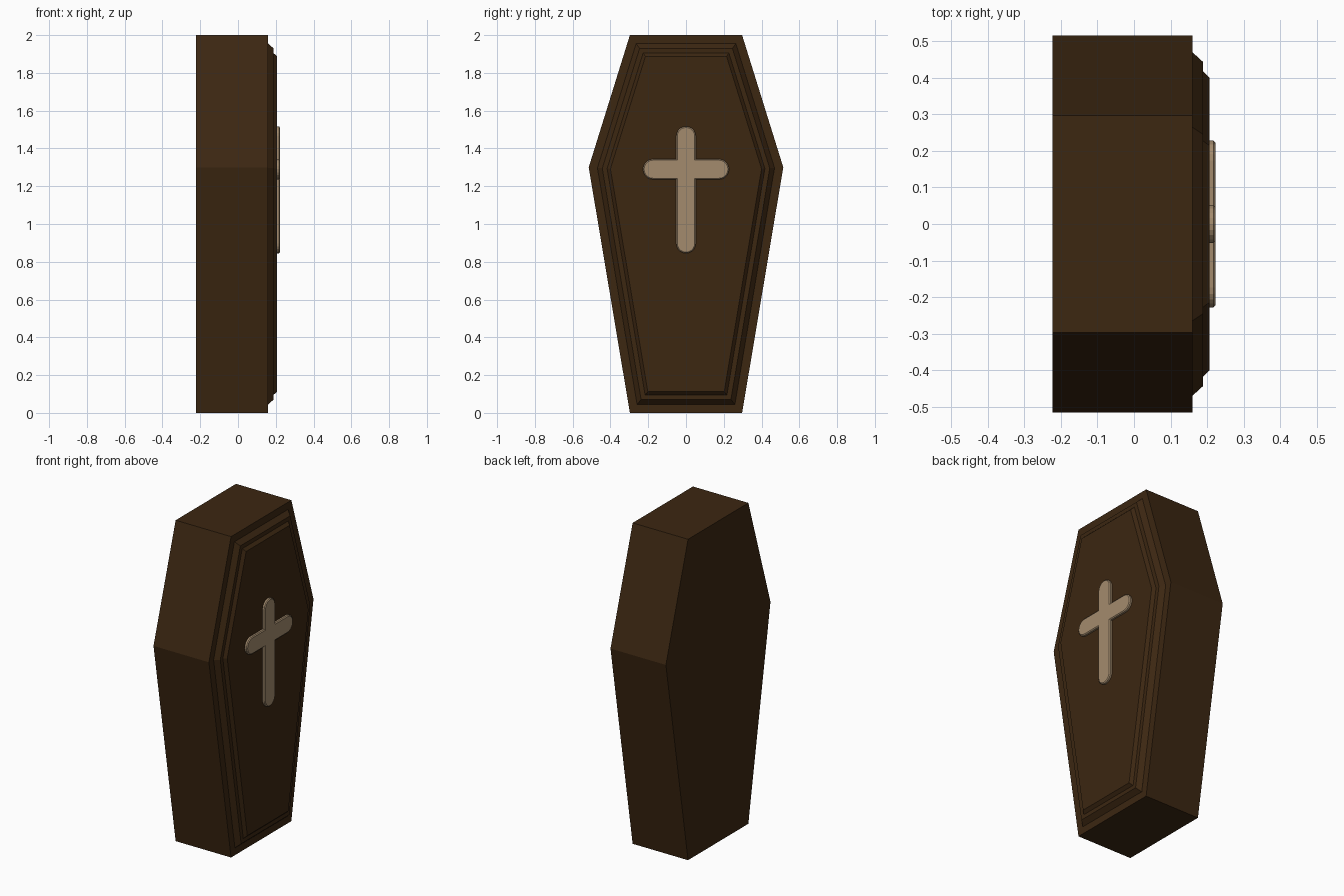
import bpy, bmesh, math
from mathutils import Vector

if "Cube" in bpy.data.objects:
    bpy.data.objects.remove(bpy.data.objects["Cube"])


def material(name, rgb):
    m = bpy.data.materials.new(name)
    m.diffuse_color = (*rgb, 1)
    m.use_nodes = True
    m.node_tree.nodes["Principled BSDF"].inputs["Base Color"].default_value = m.diffuse_color
    return m


wood = material("dark brown wood", (0.045, 0.020, 0.0058))
tan = material("tan cross", (0.37, 0.26, 0.155))


def offset(pts, d):
    """Move a counter-clockwise (y, z) outline inward by d with mitred corners."""
    out = []
    for i, p in enumerate(pts):
        p = Vector(p)
        a = (p - Vector(pts[i - 1])).normalized()
        b = (Vector(pts[(i + 1) % len(pts)]) - p).normalized()
        na, nb = Vector((-a.y, a.x)), Vector((-b.y, b.x))
        out.append(p + (na + nb) * d / (1 + na.dot(nb)))
    return out


def loft(name, outline, profile, mat):
    """Skin rings of the outline; profile is a list of (x, inset)."""
    bm = bmesh.new()
    rings = [[bm.verts.new((x, y, z)) for y, z in offset(outline, d)]
             for x, d in profile]
    n = len(outline)
    for r, s in zip(rings, rings[1:]):
        for i in range(n):
            j = (i + 1) % n
            bm.faces.new((r[i], r[j], s[j], s[i]))
    bm.faces.new(rings[0][::-1])
    bm.faces.new(rings[-1])
    bmesh.ops.recalc_face_normals(bm, faces=bm.faces)
    me = bpy.data.meshes.new(name)
    bm.to_mesh(me)
    bm.free()
    me.materials.append(mat)
    ob = bpy.data.objects.new(name, me)
    bpy.context.collection.objects.link(ob)
    return ob


# six-sided coffin box and its two-step bevelled lid
hexagon = [(-0.297, 0), (0.297, 0), (0.515, 1.3),
           (0.297, 2), (-0.297, 2), (-0.515, 1.3)]
loft("coffin_body", hexagon, [(-0.222, 0), (0.16, 0)], wood)
loft("stepped_lid", hexagon,
     [(0.15, 0.045), (0.16, 0.045), (0.188, 0.07), (0.188, 0.095), (0.206, 0.112)], wood)

# cross outline: four round-ended arms, going counter-clockwise from the right arm
CZ, V, H = 1.29, 0.052, 0.054   # crossing height, half widths of post and bar


def arm_end(cy, cz, r, start, steps=10):
    return [(cy + r * math.cos(start + math.pi * k / steps),
             cz + r * math.sin(start + math.pi * k / steps)) for k in range(steps + 1)]


q = math.pi / 2
cross = (arm_end(0.228 - H, CZ, H, -q) + [(V, CZ + H)]
         + arm_end(0, 1.517 - V, V, 0) + [(-V, CZ + H)]
         + arm_end(-0.228 + H, CZ, H, q) + [(-V, CZ - H)]
         + arm_end(0, 0.845 + V, V, 2 * q) + [(V, CZ - H)])
loft("lid_cross", cross, [(0.2, 0), (0.217, 0), (0.222, 0.006)], tan)
